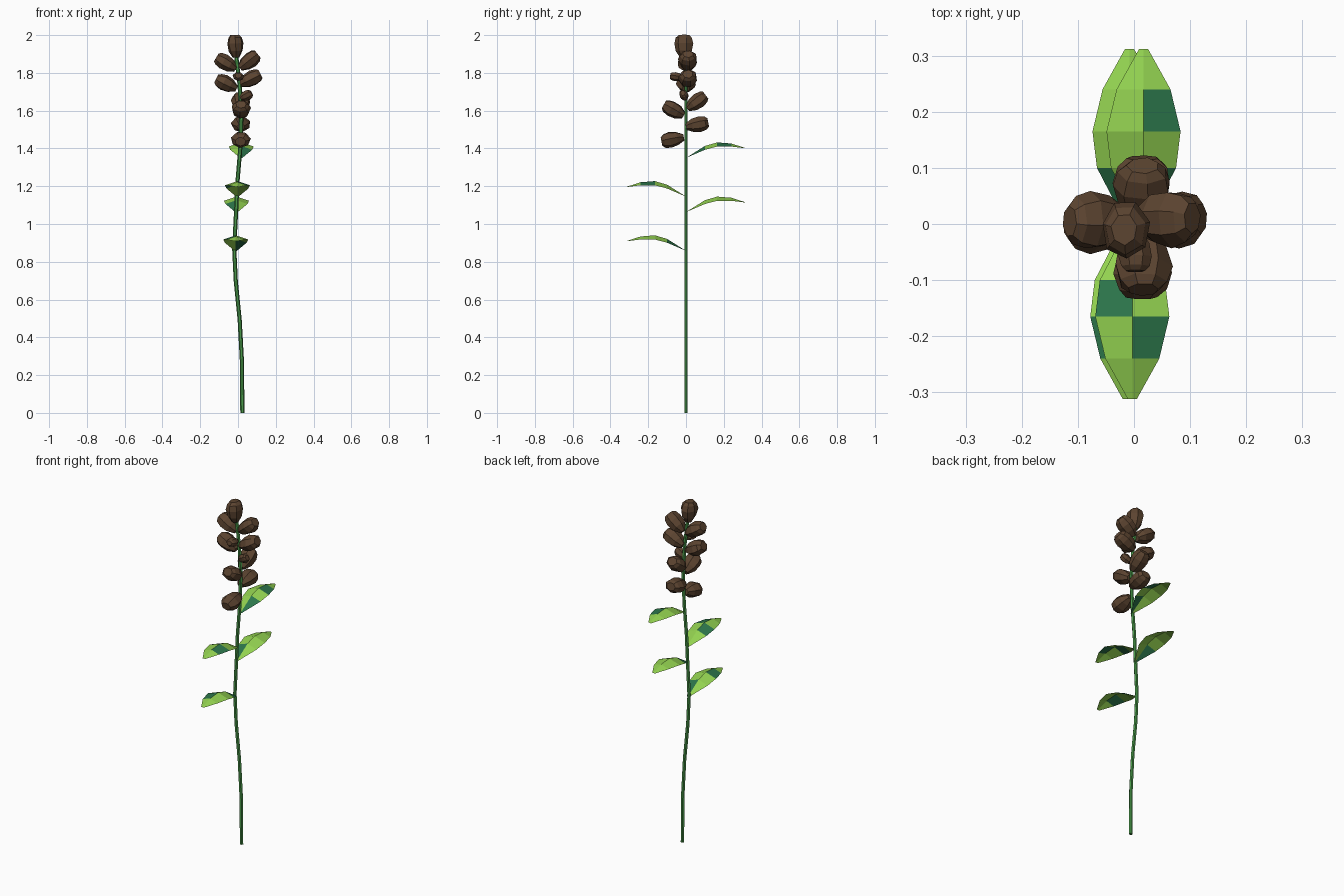
import bpy, bmesh, math, random
from mathutils import Vector

if "Cube" in bpy.data.objects:
    bpy.data.objects.remove(bpy.data.objects["Cube"])

random.seed(4)


def material(name, rgb):
    m = bpy.data.materials.new(name)
    m.diffuse_color = (*rgb, 1)
    m.use_nodes = True
    m.node_tree.nodes["Principled BSDF"].inputs["Base Color"].default_value = m.diffuse_color
    return m


STEM = material("stem green", (0.065, 0.31, 0.065))
LIGHT = material("light leaf green", (0.29, 0.64, 0.08))
DARK = material("dark leaf green", (0.025, 0.18, 0.07))
BROWN = material("pod brown", (0.107, 0.058, 0.03))


def finish(bm, name, *mats):
    me = bpy.data.meshes.new(name)
    bm.to_mesh(me)
    bm.free()
    for m in mats:
        me.materials.append(m)
    ob = bpy.data.objects.new(name, me)
    bpy.context.collection.objects.link(ob)
    return ob


def loft(bm, rings):
    """Skin closed vertex rings and cap both ends."""
    vs = [[bm.verts.new(p) for p in r] for r in rings]
    n = len(vs[0])
    for a, b in zip(vs, vs[1:]):
        for i in range(n):
            j = (i + 1) % n
            bm.faces.new((a[i], a[j], b[j], b[i]))
    bm.faces.new(vs[0][::-1])
    bm.faces.new(vs[-1])
    bmesh.ops.recalc_face_normals(bm, faces=bm.faces)


# Wavy six-sided stem: (x, z)
path = [(.023, 0), (.021, .27), (.009, .49), (-.012, .70), (-.02, .87),
        (-.011, 1.05), (-.003, 1.22), (.012, 1.40), (.018, 1.58),
        (.008, 1.74), (-.012, 1.91)]
bm = bmesh.new()
angles = [math.tau * i / 6 for i in range(6)]
loft(bm, [[(x + .011 * math.cos(a), .009 * math.sin(a), z) for a in angles]
          for x, z in path])
finish(bm, "stem", STEM)


# Arched leaves with a raised midrib: (reach, rise, half width, edge drop)
leaf_profile = [(0, 0, .006, .0), (.10, .063, .058, .02), (.165, .082, .066, .022),
                (.24, .076, .048, .016), (.312, .053, .008, .002)]


def leaf(name, x, z, side, dark_cells):
    bm = bmesh.new()
    rows = [[bm.verts.new((x + k * w, side * r, z + h - abs(k) * d)) for k in (-1, 0, 1)]
            for r, h, w, d in leaf_profile]
    for i, (a, b) in enumerate(zip(rows, rows[1:])):
        for k in (0, 1):
            f = bm.faces.new((a[k], a[k + 1], b[k + 1], b[k]))
            f.material_index = int((i, k) in dark_cells)
            f.normal_update()
            if f.normal.z < 0:
                f.normal_flip()
    finish(bm, name, LIGHT, DARK)


leaf("leaf_1", -.012, .858, -1, {(0, 1), (2, 0)})
leaf("leaf_2", -.008, 1.063, 1, {(0, 0)})
leaf("leaf_3", -.003, 1.145, -1, {(1, 0), (2, 1)})
leaf("leaf_4", .017, 1.35, 1, {(0, 1), (2, 1)})


# Chunky faceted seed pods: (distance along axis, width factor)
pod_profile = [(0, .40), (.035, .85), (.075, 1.0), (.105, .85), (.12, .55)]


def pod(name, base, direction, size=1.0):
    d = Vector(direction).normalized()
    s = Vector((0, 1, 0)) if abs(d.y) < .1 else Vector((1, 0, 0))
    s = (s - d * s.dot(d)).normalized()
    u = d.cross(s)
    bm = bmesh.new()
    rings = []
    turn = random.uniform(0, .6)
    for t, w in pod_profile:
        ring = []
        for i in range(7):
            a = math.tau * i / 7 + turn
            k = w * random.uniform(.95, 1.05)
            ring.append(Vector(base) + size * (d * t + s * .052 * k * math.cos(a)
                                               + u * .043 * k * math.sin(a)))
        rings.append(ring)
    loft(bm, rings)
    finish(bm, name, BROWN)


# Lower pods point forward and back, upper pods point sideways, one crowns the tip
pods = [((.014, -.012, 1.46), (0, -1, -.2)), ((.016, .0, 1.515), (0, 1, .2)),
        ((.016, -.012, 1.575), (0, -1, .55)), ((.016, .008, 1.61), (0, 1, .75)),
        ((-.008, 0, 1.715), (-1, 0, .5)), ((.012, .01, 1.74), (1, 0, .5)),
        ((-.012, .005, 1.82), (-1, 0, .6)), ((.01, .01, 1.825), (1, 0, .8)),
        ((-.010, -.01, 1.881), (-.06, 0, 1))]
for n, (base, direction) in enumerate(pods, 1):
    pod(f"seed_pod_{n}", base, direction)
pod("small_pod_1", (.014, -.005, 1.665), (1, -.2, .5), .55)
pod("small_pod_2", (.002, -.015, 1.775), (0, -1, .15), .58)
